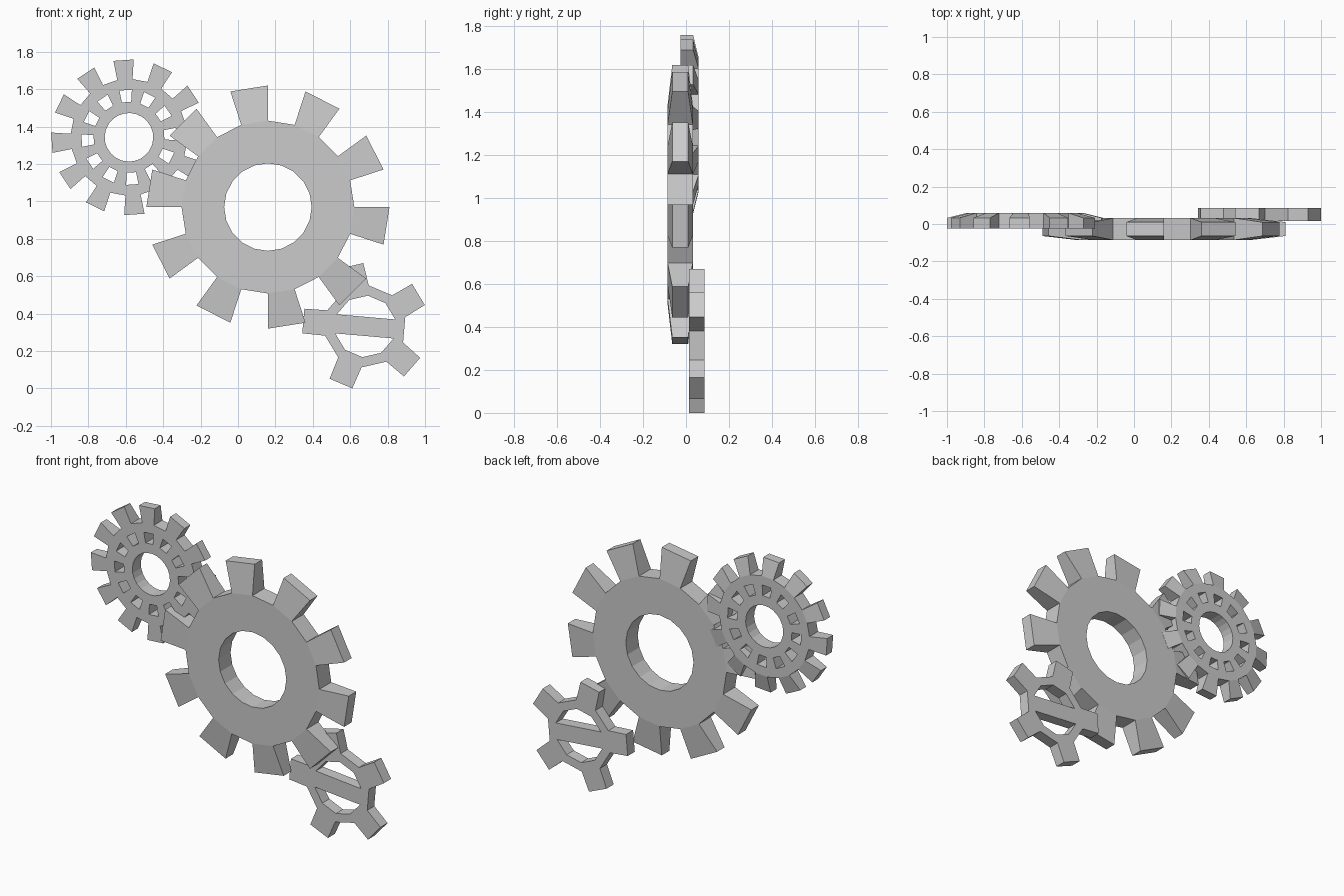
import bpy, bmesh
from math import cos, sin, radians

if "Cube" in bpy.data.objects:
    bpy.data.objects.remove(bpy.data.objects["Cube"])


def finish(bm, name):
    bmesh.ops.remove_doubles(bm, verts=bm.verts, dist=1e-5)
    bmesh.ops.recalc_face_normals(bm, faces=bm.faces)
    mesh = bpy.data.meshes.new(name)
    bm.to_mesh(mesh)
    bm.free()
    obj = bpy.data.objects.new(name, mesh)
    bpy.context.collection.objects.link(obj)
    return obj


def gear(name, cx, cz, sides, start, rings, windows=(), tip_half=None):
    """rings: (radius, front y, back y) from bore to tooth tip.
    Even segments carry teeth; ring bands in `windows` are pierced there."""
    step = 360 / sides
    last = len(rings) - 2
    bm = bmesh.new()

    def solid(k, j):
        if j < 0 or j > last:
            return False
        if j == last:
            return k % 2 == 0
        return not (j in windows and k % 2 == 0)

    def point(k, side, j, back):
        r, y = rings[j][0], rings[j][1 + back]
        if j == last + 1 and tip_half:
            # straight-sided tooth: r is the distance to the flat tip
            m = radians(start + (k + 0.5) * step)
            t = tip_half * (2 * side - 1)
            return (cx + r * cos(m) - t * sin(m), y, cz + r * sin(m) + t * cos(m))
        a = radians(start + (k + side) * step)
        return (cx + r * cos(a), y, cz + r * sin(a))

    def face(*pts):
        bm.faces.new([bm.verts.new(p) for p in pts])

    for k in range(sides):
        for j in range(last + 1):
            if not solid(k, j):
                continue
            for b in (0, 1):
                face(point(k, 0, j, b), point(k, 1, j, b),
                     point(k, 1, j + 1, b), point(k, 0, j + 1, b))
            for side, nb in ((0, k - 1), (1, k + 1)):
                if not solid(nb % sides, j):
                    face(point(k, side, j, 0), point(k, side, j + 1, 0),
                         point(k, side, j + 1, 1), point(k, side, j, 1))
            for ring, nb in ((j, j - 1), (j + 1, j + 1)):
                if not solid(k, nb):
                    face(point(k, 0, ring, 0), point(k, 1, ring, 0),
                         point(k, 1, ring, 1), point(k, 0, ring, 1))
    return finish(bm, name)


# Large gear: ten teeth that thin toward the tips
gear("large_gear", 0.16, 0.97, 20, -18,
     [(0.234, -0.086, 0.032), (0.462, -0.086, 0.032), (0.65, -0.064, 0.010)])

# Upper gear: twelve teeth, ring of small windows, back slopes at the teeth
gear("upper_gear", -0.583, 1.343, 24, 86.5,
     [(0.13, -0.025, 0.059), (0.19, -0.025, 0.059), (0.255, -0.025, 0.059),
      (0.312, -0.025, 0.059), (0.417, -0.025, 0.033)], windows=(1,))

# Lower gear: five straight teeth on a ten-sided ring
LX, LZ, BORE, Y0, Y1 = 0.68, 0.332, 0.165, 0.015, 0.085
gear("lower_gear", LX, LZ, 10, 13,
     [(BORE, Y0, Y1), (0.22, Y0, Y1), (0.332, Y0, Y1)], tip_half=0.066)

# Crossbar bridging two opposite sides of the lower gear's opening
bm = bmesh.new()
corners = [(LX + BORE * cos(radians(a)), LZ + BORE * sin(radians(a)))
           for a in (-23, 13, 157, 193)]
base = bm.faces.new([bm.verts.new((x, Y0, z)) for x, z in corners])
ext = bmesh.ops.extrude_face_region(bm, geom=[base], use_keep_orig=True)
bmesh.ops.translate(bm, vec=(0, Y1 - Y0, 0),
                    verts=[v for v in ext["geom"] if isinstance(v, bmesh.types.BMVert)])
finish(bm, "lower_gear_crossbar")
